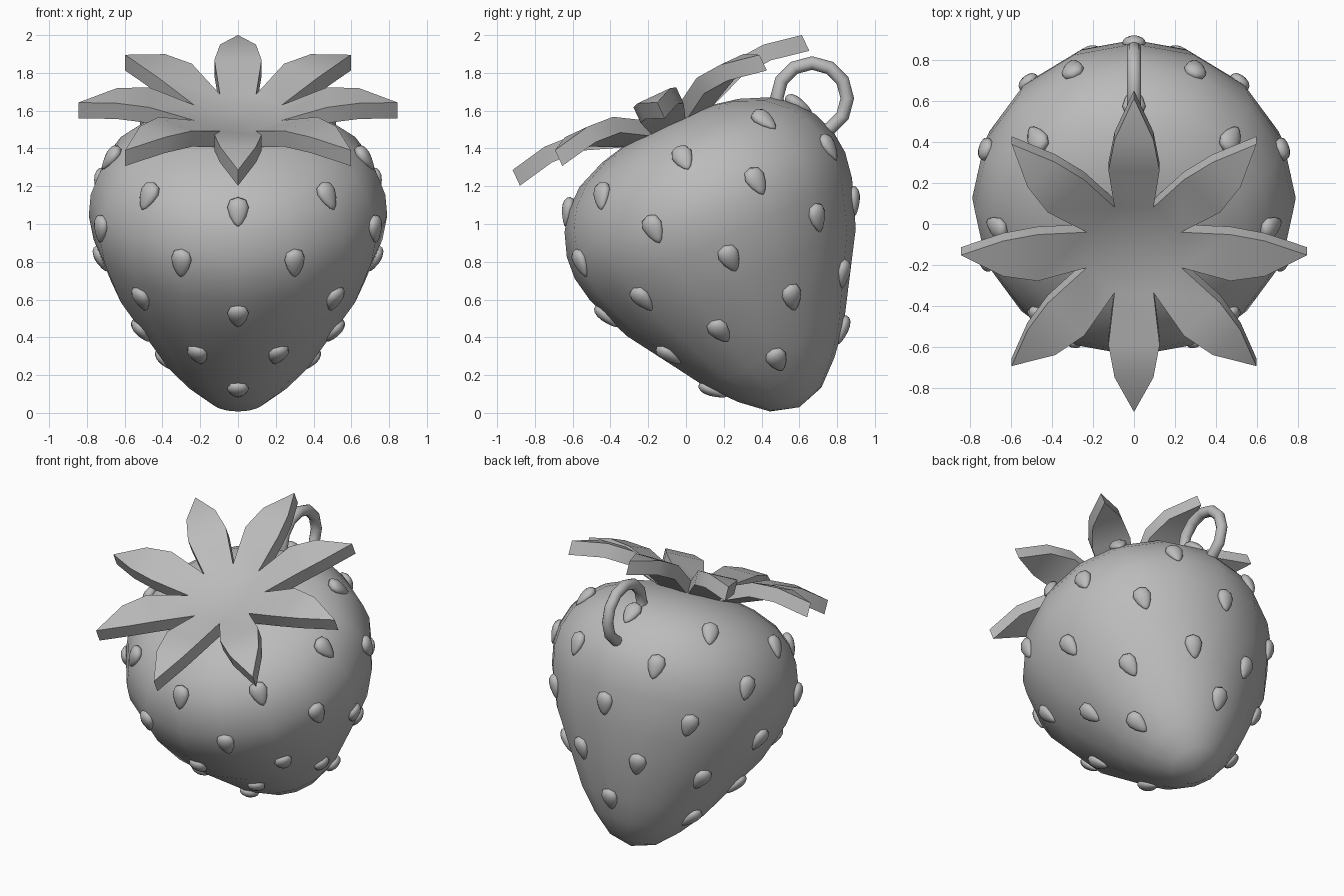
import bpy, bmesh
from math import radians, sin, cos, pi, atan2
from mathutils import Matrix, Vector

cube = bpy.data.objects.get("Cube")
if cube:
    bpy.data.objects.remove(cube, do_unlink=True)

grey = bpy.data.materials.new("grey")
grey.use_nodes = True
grey.diffuse_color = (0.5, 0.5, 0.5, 1)
grey.node_tree.nodes["Principled BSDF"].inputs["Base Color"].default_value = (0.5, 0.5, 0.5, 1)

# The fruit leans forward about its lower tip
TIP = Vector((0, 0.6, 0.03))
LEAN = radians(25)


def add_part(name, bm, leaning=True, sharp=None):
    bmesh.ops.recalc_face_normals(bm, faces=bm.faces)
    mesh = bpy.data.meshes.new(name)
    bm.to_mesh(mesh)
    bm.free()
    obj = bpy.data.objects.new(name, mesh)
    bpy.context.collection.objects.link(obj)
    mesh.materials.append(grey)
    if leaning:
        obj.location = TIP
        obj.rotation_euler.x = LEAN
    bpy.ops.object.select_all(action="DESELECT")
    obj.select_set(True)
    bpy.context.view_layer.objects.active = obj
    if sharp:
        bpy.ops.object.shade_smooth_by_angle(angle=radians(sharp))
    else:
        bpy.ops.object.shade_smooth()
    return obj


def polar(radius, angle, height):
    return Vector((radius * cos(angle), radius * sin(angle), height))


# Fruit body: revolved profile of (radius, height)
PROFILE = [(0, 0), (0.15, 0.045), (0.28, 0.16), (0.4, 0.3), (0.5, 0.46), (0.67, 0.73),
           (0.765, 0.98), (0.79, 1.12), (0.78, 1.24), (0.735, 1.365), (0.67, 1.46),
           (0.56, 1.55), (0.4, 1.615), (0.24, 1.65), (0, 1.66)]
bm = bmesh.new()
verts = [bm.verts.new((r, 0, z)) for r, z in PROFILE]
edges = [bm.edges.new(pair) for pair in zip(verts, verts[1:])]
bmesh.ops.spin(bm, geom=verts + edges, axis=(0, 0, 1), cent=(0, 0, 0),
               angle=2 * pi, steps=16, use_duplicate=False)
bmesh.ops.remove_doubles(bm, verts=bm.verts, dist=0.001)
add_part("fruit_body", bm)


# Seeds: staggered rings of tapered drops pointing at the tip
def surface(height):
    for (r0, z0), (r1, z1) in zip(PROFILE, PROFILE[1:]):
        if z0 <= height <= z1:
            t = (height - z0) / (z1 - z0)
            return r0 + t * (r1 - r0), atan2(z1 - z0, r1 - r0)


bm = bmesh.new()
for height, count, offset in [(1.455, 8, 0), (1.18, 8, 0.5), (0.868, 8, 0),
                              (0.542, 8, 0.5), (0.275, 4, 0)]:
    radius, slope = surface(height)
    for i in range(count):
        angle = 2 * pi * (i + offset) / count
        upward = polar(cos(slope), angle, sin(slope))
        normal = polar(sin(slope), angle, -cos(slope))
        side = upward.cross(normal)
        frame = Matrix((side, upward, normal)).transposed()
        centre = polar(radius, angle, height)
        drop = bmesh.ops.create_uvsphere(bm, u_segments=10, v_segments=8, radius=1)["verts"]
        for v in drop:
            taper = 0.8 + 0.35 * v.co.y
            local = Vector((v.co.x * 0.066 * taper, v.co.y * 0.08, v.co.z * 0.04 * taper))
            v.co = centre + frame @ local
add_part("seeds", bm)

# Leaf crown: eight arched leaves joined at the centre, given thickness
LEAVES = 8
SECTIONS = [(0.47, 0.125, 1.81), (0.64, 0.095, 1.82)]
bm = bmesh.new()
middle = bm.verts.new((0, 0, 1.7))
notches = [bm.verts.new(polar(0.25, 2 * pi * (i - 0.5) / LEAVES, 1.72)) for i in range(LEAVES)]
for i in range(LEAVES):
    turn = Matrix.Rotation(2 * pi * i / LEAVES, 3, "Z")
    right, left = notches[i], notches[(i + 1) % LEAVES]
    bm.faces.new((middle, right, left))
    for r, w, z in SECTIONS:
        new_right = bm.verts.new(turn @ Vector((r, -w, z)))
        new_left = bm.verts.new(turn @ Vector((r, w, z)))
        bm.faces.new((right, new_right, new_left, left))
        right, left = new_right, new_left
    bm.faces.new((right, bm.verts.new(turn @ Vector((0.845, 0, 1.78))), left))
top_faces = bm.faces[:]
lower = bmesh.ops.extrude_face_region(bm, geom=top_faces, use_keep_orig=True)["geom"]
bmesh.ops.translate(bm, vec=(0, 0, -0.092),
                    verts=[g for g in lower if isinstance(g, bmesh.types.BMVert)])
add_part("leaf_crown", bm, sharp=25)

# Hanging ring at the back
bpy.ops.mesh.primitive_torus_add(location=(0, 0.667, 1.665), rotation=(0, pi / 2, 0),
                                 major_segments=12, minor_segments=10,
                                 major_radius=0.187, minor_radius=0.036)
ring = bpy.context.object
ring.name = "hanging_ring"
ring.data.materials.append(grey)
bpy.ops.object.shade_smooth_by_angle(angle=radians(40))
